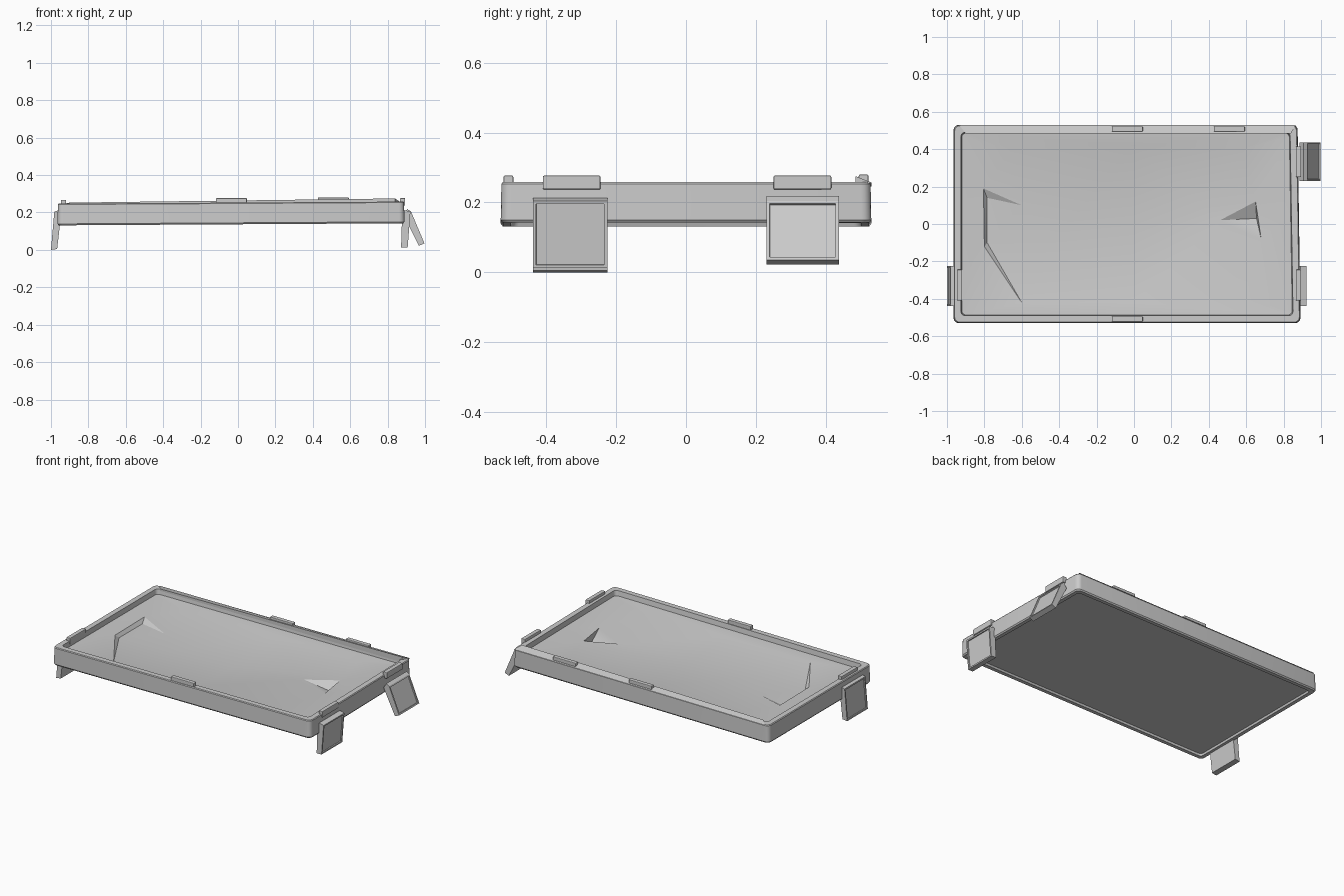
import bpy, bmesh, math
from mathutils import Vector
from mathutils.geometry import delaunay_2d_cdt

if "Cube" in bpy.data.objects:
    bpy.data.objects.remove(bpy.data.objects["Cube"])


def finish(bm, name, bevel=0.0):
    bmesh.ops.recalc_face_normals(bm, faces=bm.faces)
    me = bpy.data.meshes.new(name)
    bm.to_mesh(me)
    bm.free()
    ob = bpy.data.objects.new(name, me)
    bpy.context.collection.objects.link(ob)
    if bevel:
        m = ob.modifiers.new("bevel", 'BEVEL')
        m.width, m.segments = bevel, 2
    return ob


def tilt(x):
    return 0.006 * x


def outline(inset, radius, n=4):
    # rounded, slightly skewed rectangle
    corners = [(0.89 - inset, -0.53 + inset), (0.875 - inset, 0.53 - inset),
               (-0.965 + inset, 0.53 - inset), (-0.965 + inset, -0.53 + inset)]
    signs = [(1, -1), (1, 1), (-1, 1), (-1, -1)]
    pts = []
    for k, ((cx, cy), (sx, sy)) in enumerate(zip(corners, signs)):
        for i in range(n + 1):
            a = math.radians(-90 + 90 * k + 90 * i / n)
            pts.append((cx - sx * radius + radius * math.cos(a),
                        cy - sy * radius + radius * math.sin(a)))
    return pts


# Tray frame: lofted loops from underside, round the walls, into the recess
bm = bmesh.new()
loops = []
for inset, z, r in [(0.034, 0.15, 0.02), (0.03, 0.137, 0.02), (0.006, 0.137, 0.025),
                    (0.0, 0.145, 0.028), (0.002, 0.248, 0.028), (0.006, 0.253, 0.026),
                    (0.04, 0.253, 0.022), (0.045, 0.215, 0.02), (0.05, 0.215, 0.02)]:
    loops.append([bm.verts.new((x, y, z + tilt(x))) for x, y in outline(inset, r)])
for a, b in zip(loops, loops[1:]):
    for i in range(len(a)):
        j = (i + 1) % len(a)
        bm.faces.new((a[i], a[j], b[j], b[i]))
bm.faces.new(loops[0])
frame = finish(bm, "tray_frame")

# Sagging top sheet with a puncture dent on the right and a crease on the left
pts = [(x, y, 0.221) for x, y in outline(0.042, 0.02, 1)]
rim = len(pts)
pts += [(0.38, 0.08, 0.196), (0.58, 0.40, 0.204), (0.58, -0.40, 0.204), (-0.42, -0.08, 0.19),
        (0.0, -0.05, 0.187), (-0.66, 0.40, 0.206), (-0.60, -0.42, 0.206), (-0.60, 0.1, 0.194),
        (0, 0.42, 0.206), (0, -0.42, 0.206), (-0.86, -0.17, 0.216), (0.80, 0.02, 0.215)]
dent = len(pts)
pts += [(0.46, 0.02, 0.202), (0.65, 0.12, 0.208), (0.68, -0.08, 0.208), (0.655, 0.03, 0.168)]
crease = len(pts)
pts += [(-0.805, 0.19, 0.214), (-0.80, -0.12, 0.214), (-0.785, 0.14, 0.193), (-0.785, -0.10, 0.193)]
edges = [(i, (i + 1) % rim) for i in range(rim)]
edges += [(dent, dent + 1), (dent + 1, dent + 2), (dent + 2, dent)]
edges += [(dent + i, dent + 3) for i in range(3)]
edges += [(crease, crease + 1), (crease + 2, crease + 3)]
co, _, tris, orig, _, _ = delaunay_2d_cdt([Vector(p[:2]) for p in pts], edges, [], 1, 1e-5)
bm = bmesh.new()
vs = [bm.verts.new((c.x, c.y, pts[o[0]][2] + tilt(c.x))) for c, o in zip(co, orig)]
for t in tris:
    bm.faces.new([vs[i] for i in t])
sheet = finish(bm, "dented_sheet")
if sum(p.normal.z for p in sheet.data.polygons) < 0:
    sheet.data.flip_normals()

# Bent strip of the back rim, lifted along its inner edge
bm = bmesh.new()
ends = []
for x0, x1, lift in [(-0.935, -0.90, 0.005), (0.865, 0.84, 0.017)]:
    ends.append([bm.verts.new(v) for v in
                 [(x0, 0.53, 0.252 + tilt(x0)), (x1, 0.485, 0.253 + lift + tilt(x1)),
                  (x1, 0.485, 0.24)]])
a, b = ends
bm.faces.new(a)
bm.faces.new(b)
for i in range(3):
    j = (i + 1) % 3
    bm.faces.new((a[i], a[j], b[j], b[i]))
finish(bm, "bent_back_rim")


# Small raised tabs along the rim
def tab(name, x, y, sx, sy, top):
    bm = bmesh.new()
    bmesh.ops.create_cube(bm, size=1)
    for v in bm.verts:
        v.co = (x + v.co.x * sx, y + v.co.y * sy, (top - 0.02) + v.co.z * 0.04)
    finish(bm, name, 0.004)


tab("front_tab", -0.035, -0.508, 0.165, 0.028, 0.277)
tab("back_tab_left", -0.035, 0.508, 0.165, 0.028, 0.277)
tab("back_tab_right", 0.51, 0.508, 0.165, 0.028, 0.28)
tab("left_hinge_tab", -0.933, -0.327, 0.028, 0.165, 0.268)
tab("right_hinge_tab_front", 0.88, -0.327, 0.028, 0.165, 0.277)
tab("right_hinge_tab_back", 0.88, 0.333, 0.028, 0.165, 0.277)


# Hinged clips: a side profile extruded across y with recessed outer face
def clip(name, profile, y0, y1):
    bm = bmesh.new()
    a = [bm.verts.new((x, y0, z)) for x, z in profile]
    b = [bm.verts.new((x, y1, z)) for x, z in profile]
    n = len(profile)
    sides = [bm.faces.new((a[i], a[(i + 1) % n], b[(i + 1) % n], b[i])) for i in range(n)]
    bm.faces.new(a)
    bm.faces.new(b)
    bmesh.ops.recalc_face_normals(bm, faces=bm.faces)
    bmesh.ops.inset_region(bm, faces=[sides[0]], thickness=0.013)
    bmesh.ops.inset_region(bm, faces=[sides[0]], thickness=0.001, depth=-0.007)
    finish(bm, name)


# profile order: outer top, outer bottom, inner bottom, inner top
clip("left_clip", [(-0.982, 0.205), (-1.0, 0.0), (-0.967, 0.005), (-0.944, 0.205), (-0.955, 0.214)],
     -0.438, -0.225)
clip("right_clip_front", [(0.922, 0.205), (0.907, 0.012), (0.872, 0.012), (0.878, 0.205), (0.89, 0.213)],
     -0.438, -0.225)
clip("right_clip_back", [(0.925, 0.205), (0.997, 0.035), (0.967, 0.022), (0.885, 0.185), (0.905, 0.218)],
     0.23, 0.437)

# Smooth the frame corners and the sheet, keep creases sharp
bpy.ops.object.select_all(action='DESELECT')
for ob in (frame, sheet):
    ob.select_set(True)
    bpy.context.view_layer.objects.active = ob
bpy.ops.object.shade_smooth_by_angle(angle=math.radians(25))
